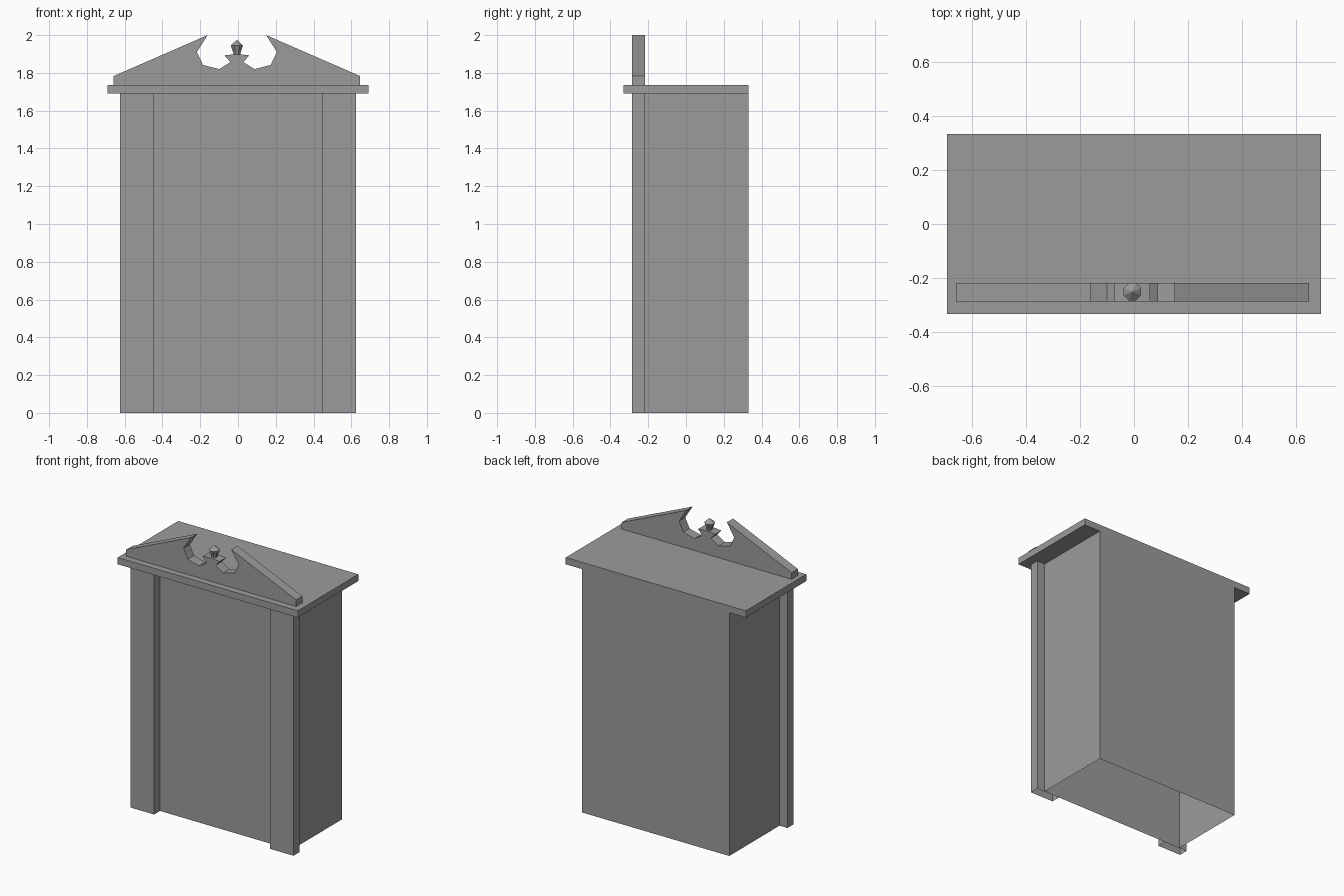
import bpy, bmesh, math

if "Cube" in bpy.data.objects:
    bpy.data.objects.remove(bpy.data.objects["Cube"])

grey = bpy.data.materials.new("plain_grey")
grey.diffuse_color = (0.33, 0.33, 0.33, 1)
grey.use_nodes = True
grey.node_tree.nodes["Principled BSDF"].inputs["Base Color"].default_value = grey.diffuse_color


def finish(name, bm):
    mesh = bpy.data.meshes.new(name)
    bm.to_mesh(mesh)
    bm.free()
    mesh.materials.append(grey)
    obj = bpy.data.objects.new(name, mesh)
    bpy.context.collection.objects.link(obj)
    return obj


def box(name, x0, x1, y0, y1, z0, z1, capped=True):
    """Box between two corners; without caps it is an open sleeve."""
    bm = bmesh.new()
    bmesh.ops.create_cube(bm, size=1)
    for v in bm.verts:
        v.co = (x1 if v.co.x > 0 else x0,
                y1 if v.co.y > 0 else y0,
                z1 if v.co.z > 0 else z0)
    bm.normal_update()
    if not capped:
        ends = [f for f in bm.faces if abs(f.normal.z) > 0.9]
        bmesh.ops.delete(bm, geom=ends, context='FACES_ONLY')
    return finish(name, bm)


# Hollow cabinet body, open underneath
box("cabinet_body", -0.565, 0.565, -0.22, 0.332, 0, 1.69, capped=False)

# Front corner pilasters, projecting past the body sides
box("left_pilaster", -0.626, -0.445, -0.285, -0.22, 0, 1.69, capped=False)
box("right_pilaster", 0.445, 0.626, -0.285, -0.22, 0, 1.69, capped=False)

# Cornice slab
box("cornice", -0.692, 0.692, -0.332, 0.332, 1.69, 1.737)

# Broken pediment: half outline mirrored about its centre, then extruded
CX = -0.006
half = [(0.653, 1.737), (0.653, 1.783), (0.155, 2.0), (0.212, 1.91),
        (0.179, 1.842), (0.093, 1.82), (0.034, 1.857), (0.066, 1.893),
        (0.016, 1.898)]
outline = half + [(-x, z) for x, z in reversed(half)]
bm = bmesh.new()
face = bm.faces.new([bm.verts.new((CX + x, -0.286, z)) for x, z in outline])
ext = bmesh.ops.extrude_face_region(bm, geom=[face], use_keep_orig=True)
for v in ext["geom"]:
    if isinstance(v, bmesh.types.BMVert):
        v.co.y = -0.218
bmesh.ops.recalc_face_normals(bm, faces=bm.faces)
finish("broken_pediment", bm)

# Turned finial with a pointed tip
SIDES = 8
bm = bmesh.new()
rings = []
for r, z in [(0.018, 1.89), (0.022, 1.91), (0.035, 1.945)]:
    rings.append([bm.verts.new((CX + r * math.cos((i + 0.5) * math.tau / SIDES),
                                -0.25 + r * math.sin((i + 0.5) * math.tau / SIDES), z))
                  for i in range(SIDES)])
tip = bm.verts.new((CX, -0.25, 1.975))
for i in range(SIDES):
    j = (i + 1) % SIDES
    for a, b in zip(rings, rings[1:]):
        bm.faces.new((a[i], a[j], b[j], b[i]))
    bm.faces.new((rings[-1][i], rings[-1][j], tip))
bm.faces.new(list(reversed(rings[0])))
finish("finial", bm)
